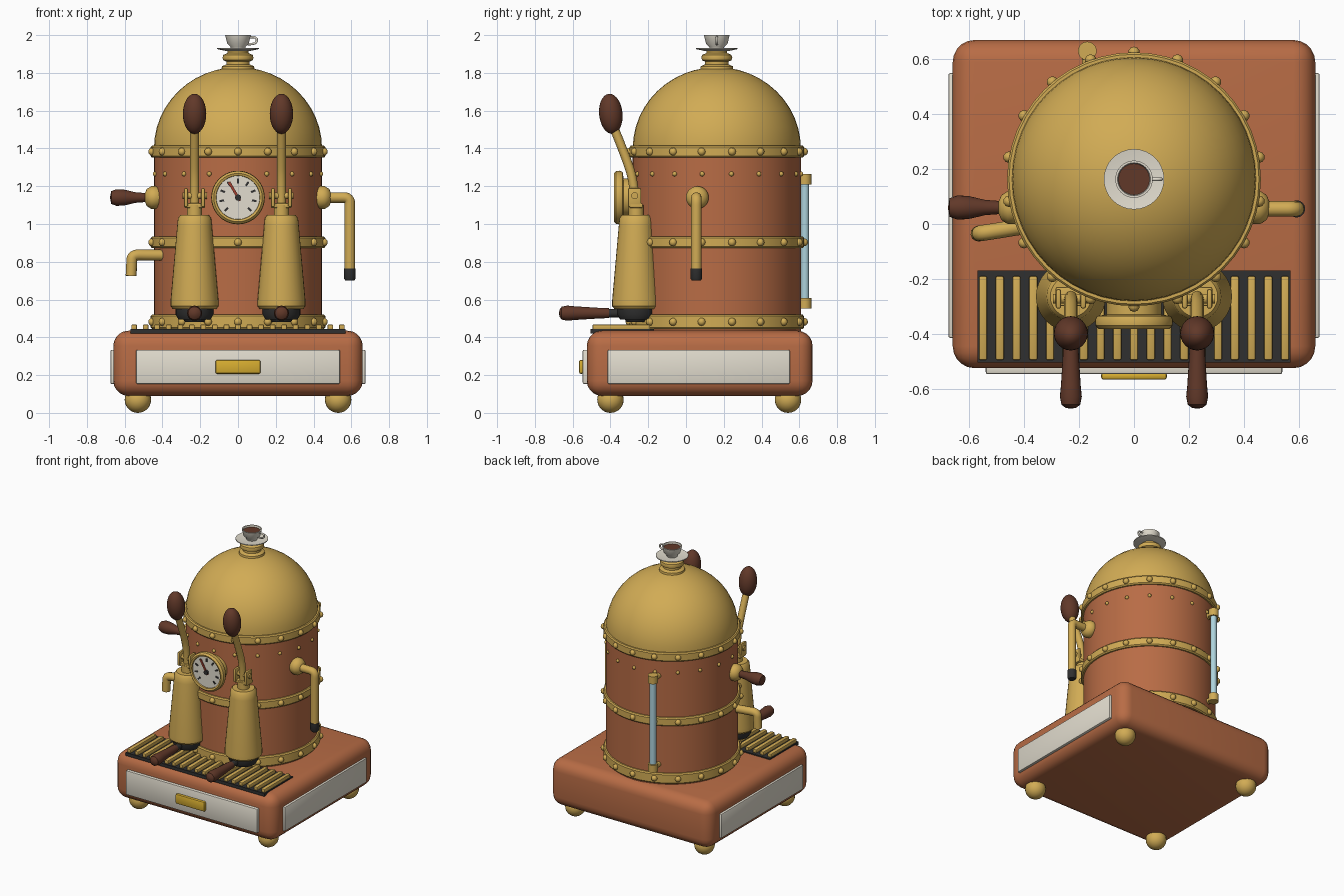
import bpy, bmesh
from math import sin, cos, pi, radians
from mathutils import Vector, Matrix

if "Cube" in bpy.data.objects:
    bpy.data.objects.remove(bpy.data.objects["Cube"])


def material(name, rgb):
    m = bpy.data.materials.new(name)
    m.diffuse_color = (*rgb, 1)
    m.use_nodes = True
    m.node_tree.nodes["Principled BSDF"].inputs["Base Color"].default_value = m.diffuse_color
    return m


COPPER = material("copper", (0.48, 0.15, 0.06))
BRASS = material("brass", (0.64, 0.41, 0.09))
WOOD = material("wood", (0.12, 0.04, 0.022))
CREAM = material("cream", (0.76, 0.72, 0.62))
GOLD = material("gold", (0.68, 0.42, 0.03))
BLACK = material("black", (0.03, 0.03, 0.03))
GLASS = material("glass", (0.42, 0.65, 0.72))
RED = material("needle_red", (0.35, 0.05, 0.03))
CX, CY = 0, 0.163          # boiler axis
UP, FRONT, LEFT, RIGHT = (0, 0, 1), (0, -1, 0), (-1, 0, 0), (1, 0, 0)


def finish(name, bm, mat, loc=(0, 0, 0), axis=UP):
    bmesh.ops.recalc_face_normals(bm, faces=bm.faces)
    me = bpy.data.meshes.new(name)
    bm.to_mesh(me)
    bm.free()
    ob = bpy.data.objects.new(name, me)
    bpy.context.collection.objects.link(ob)
    me.materials.append(mat)
    ob.matrix_world = Matrix.Translation(loc) @ Vector(UP).rotation_difference(Vector(axis)).to_matrix().to_4x4()
    smooth(ob)
    return ob


def smooth(ob):
    bpy.ops.object.select_all(action='DESELECT')
    ob.select_set(True)
    bpy.context.view_layer.objects.active = ob
    bpy.ops.object.shade_smooth_by_angle(angle=radians(35))


def lathe(name, profile, mat, loc=(0, 0, 0), axis=UP, segs=32):
    """Spin (radius, height) points round the axis; radius 0 closes an end."""
    bm = bmesh.new()
    rings = []
    for r, h in profile:
        n = 1 if r == 0 else segs
        rings.append([bm.verts.new((r * cos(2 * pi * i / segs), r * sin(2 * pi * i / segs), h)) for i in range(n)])
    for a, b in zip(rings, rings[1:]):
        for i in range(segs):
            j = (i + 1) % segs
            quad = [a[i % len(a)], a[j % len(a)], b[j % len(b)], b[i % len(b)]]
            bm.faces.new(list(dict.fromkeys(quad)))
    return finish(name, bm, mat, loc, axis)


def rod(name, r, h, mat, loc, axis=UP, segs=20):
    return lathe(name, [(0, 0), (r, 0), (r, h), (0, h)], mat, loc, axis, segs)


def box(name, x, y, z, mat, bevel=0.0, segs=3):
    bm = bmesh.new()
    mid = [(a + b) / 2 for a, b in (x, y, z)]
    size = [b - a for a, b in (x, y, z)]
    bmesh.ops.create_cube(bm, size=1, matrix=Matrix.Diagonal((*size, 1)))
    if bevel:
        bmesh.ops.bevel(bm, geom=bm.edges[:], offset=bevel, segments=segs, profile=0.5, affect='EDGES')
    return finish(name, bm, mat, mid)


def ball(name, r, mat, loc, scale=(1, 1, 1), axis=UP):
    bm = bmesh.new()
    bmesh.ops.create_uvsphere(bm, u_segments=24, v_segments=14, radius=r, matrix=Matrix.Diagonal((*scale, 1)))
    return finish(name, bm, mat, loc, axis)


def tube(name, pts, r, mat):
    """Round pipe along a smoothed path."""
    cu = bpy.data.curves.new(name, 'CURVE')
    cu.dimensions = '3D'
    cu.bevel_depth, cu.bevel_resolution, cu.use_fill_caps = r, 4, True
    sp = cu.splines.new('NURBS')
    sp.points.add(len(pts) - 1)
    for p, co in zip(sp.points, pts):
        p.co = (*co, 1)
    sp.use_endpoint_u, sp.order_u, sp.resolution_u = True, 3, 6
    ob = bpy.data.objects.new(name, cu)
    bpy.context.collection.objects.link(ob)
    cu.materials.append(mat)
    bpy.ops.object.select_all(action='DESELECT')
    ob.select_set(True)
    bpy.context.view_layer.objects.active = ob
    bpy.ops.object.convert(target='MESH')
    smooth(bpy.context.object)


def rivets(name, radius, z, size):
    bm = bmesh.new()
    for i in range(18):
        a = radians(90 + 20 * i)
        bmesh.ops.create_uvsphere(bm, u_segments=10, v_segments=6, radius=size,
                                  matrix=Matrix.Translation((radius * cos(a), radius * sin(a), z)))
    finish(name, bm, BRASS, (CX, CY, 0))


# Base with feet, side panels and badge
box("base", (-0.66, 0.66), (-0.525, 0.67), (0.09, 0.435), COPPER, 0.08, 5)
for i, (x, y) in enumerate([(-0.53, -0.4), (0.53, -0.4), (-0.53, 0.54), (0.53, 0.54)]):
    ball(f"foot_{i}", 0.07, BRASS, (x, y, 0.07))
box("front_panel", (-0.54, 0.54), (-0.547, -0.5), (0.153, 0.334), CREAM, 0.008, 2)
box("badge", (-0.12, 0.12), (-0.567, -0.54), (0.207, 0.28), GOLD, 0.01, 2)
for n, s in (("left", -1), ("right", 1)):
    box(f"{n}_panel", sorted((s * 0.63, s * 0.676)), (-0.415, 0.55), (0.153, 0.334), CREAM, 0.008, 2)

# Drip tray and slats
box("drip_tray", (-0.57, 0.57), (-0.505, -0.17), (0.42, 0.443), BLACK)
for i in range(19):
    x = -0.55 + i * 1.1 / 18
    box(f"slat_{i}", (x - 0.015, x + 0.015), (-0.495, -0.19), (0.44, 0.468), BRASS, 0.006, 2)

# Boiler, riveted bands, dome
lathe("boiler", [(0, 0.42), (0.445, 0.42), (0.445, 1.4), (0, 1.4)], COPPER, (CX, CY, 0), segs=48)
for n, z, h in (("lower", 0.482, 0.038), ("middle", 0.903, 0.031), ("upper", 1.383, 0.032)):
    lathe(f"{n}_band", [(0.43, z - h), (0.455, z - h), (0.462, z - h + 0.008), (0.462, z + h - 0.008),
                        (0.455, z + h), (0.43, z + h)], BRASS, (CX, CY, 0), segs=48)
    rivets(f"{n}_band_rivets", 0.462, z, 0.021)
rivets("shell_rivets", 0.445, 1.265, 0.013)
dome = [(0.445, 1.38)] + [(0.445 * cos(a), 1.4 + 0.43 * sin(a)) for a in [radians(7.5 * i) for i in range(12)]]
lathe("dome", dome + [(0, 1.83)], BRASS, (CX, CY, 0), segs=48)
lathe("finial", [(0.09, 1.8), (0.085, 1.835), (0.062, 1.845), (0.062, 1.86), (0.078, 1.867), (0.082, 1.88),
                 (0.078, 1.895), (0.055, 1.905), (0.055, 1.92), (0, 1.92)], BRASS, (CX, CY, 0))

# Cup and saucer
lathe("saucer", [(0, 1.915), (0.06, 1.915), (0.11, 1.926), (0.11, 1.932), (0.06, 1.925), (0, 1.925)], CREAM, (CX, CY, 0))
lathe("cup", [(0, 1.925), (0.036, 1.925), (0.04, 1.938), (0.057, 1.955), (0.068, 2.0), (0.06, 2.0),
              (0.055, 1.98), (0, 1.98)], CREAM, (CX, CY, 0))
rod("coffee", 0.057, 0.012, WOOD, (CX, CY, 1.976))
tube("cup_handle", [(0.06, CY, 1.987), (0.1, CY, 1.995), (0.1, CY, 1.95), (0.05, CY, 1.952)], 0.006, CREAM)

# Lever groups, mirrored left and right
GY = -0.264
for n, s in (("left", -1), ("right", 1)):
    x = s * 0.23
    lathe(f"{n}_group", [(0, 0.55), (0.115, 0.55), (0.127, 0.565), (0.127, 0.595), (0.092, 0.99), (0.088, 1.03),
                         (0.075, 1.048), (0, 1.048)], BRASS, (x, GY, 0))
    lathe(f"{n}_filter_holder", [(0, 0.48), (0.05, 0.48), (0.06, 0.495), (0.085, 0.495), (0.1, 0.52), (0.1, 0.56),
                                 (0, 0.56)], BLACK, (x, GY, 0))
    rod(f"{n}_holder_neck", 0.022, 0.12, BLACK, (x, -0.32, 0.528), FRONT)
    lathe(f"{n}_holder_handle", [(0, 0), (0.026, 0), (0.028, 0.05), (0.036, 0.18), (0.04, 0.22), (0.034, 0.25),
                                 (0.018, 0.262), (0, 0.264)], WOOD, (x, -0.408, 0.528), FRONT, 20)
    rod(f"{n}_piston_rod", 0.04, 0.06, BRASS, (x, GY, 1.04))
    box(f"{n}_fork_base", (x - 0.055, x + 0.055), (GY - 0.035, GY + 0.035), (1.085, 1.11), BRASS, 0.006, 2)
    for k, t in enumerate((-1, 1)):
        xx = x + t * 0.045
        box(f"{n}_fork_{k}", (xx - 0.01, xx + 0.01), (-0.308, -0.237), (1.09, 1.19), BRASS, 0.008, 2)
    rod(f"{n}_pivot", 0.018, 0.13, BRASS, (x - 0.065, -0.272, 1.15), RIGHT)
    tube(f"{n}_lever", [(x, -0.268, 1.1), (x, -0.275, 1.22), (x, -0.32, 1.36), (x, -0.39, 1.53)], 0.024, BRASS)
    ball(f"{n}_lever_knob", 0.062, WOOD, (x, -0.398, 1.583), (1, 1, 1.72), (0, -0.1, 1))

# Pressure gauge
G = (0, 0, 1.14)
lathe("gauge_body", [(0, 0.26), (0.1, 0.26), (0.1, 0.33), (0.135, 0.335), (0.142, 0.35), (0.14, 0.37),
                     (0.128, 0.382), (0.116, 0.378), (0.114, 0.36), (0, 0.36)], BRASS, G, FRONT, 40)
rod("gauge_face", 0.116, 0.007, CREAM, (0, -0.36, 1.14), FRONT, 40)


def dial_bar(name, angle, r0, r1, w, mat, y):
    ob = box(name, (-w / 2, w / 2), (-0.003, 0.003), (r0, r1), mat)
    c = (r0 + r1) / 2
    ob.matrix_world = Matrix.Translation((0, y, 1.14)) @ Matrix.Rotation(angle, 4, 'Y') @ Matrix.Translation((0, 0, c))


for i in range(9):
    dial_bar(f"gauge_tick_{i}", radians(-135 + 33.75 * i), 0.075, 0.1, 0.011, BLACK, -0.368)
dial_bar("gauge_needle", radians(-30), -0.02, 0.095, 0.014, RED, -0.372)
rod("gauge_hub", 0.016, 0.015, BLACK, (0, -0.365, 1.14), FRONT)

# Steam valve with wooden grip on the left, steam wand on the right
flange = [(0, 0), (0.05, 0), (0.06, 0.02), (0.06, 0.045), (0.045, 0.068), (0.022, 0.078), (0, 0.08)]
lathe("valve_flange", flange, BRASS, (-0.415, 0.06, 1.14), LEFT)
rod("valve_stem", 0.02, 0.1, BRASS, (-0.43, 0.06, 1.14), LEFT)
lathe("valve_grip", [(0, 0), (0.024, 0), (0.028, 0.05), (0.042, 0.11), (0.044, 0.15), (0.034, 0.178), (0, 0.185)],
      WOOD, (-0.493, 0.06, 1.14), LEFT, 24)
lathe("wand_flange", flange, BRASS, (0.415, 0.06, 1.14), RIGHT)
tube("steam_wand", [(0.43, 0.055, 1.14), (0.53, 0.055, 1.14), (0.592, 0.055, 1.14), (0.592, 0.055, 1.07),
                    (0.592, 0.055, 0.9), (0.592, 0.055, 0.75)], 0.028, BRASS)
lathe("wand_tip", [(0, 0.7), (0.024, 0.7), (0.031, 0.712), (0.031, 0.765), (0, 0.765)], BLACK, (0.592, 0.055, 0))

# Hot water tap
tube("water_tap", [(-0.38, -0.005, 0.835), (-0.47, -0.02, 0.835), (-0.56, -0.034, 0.838), (-0.563, -0.034, 0.79),
                   (-0.566, -0.035, 0.725)], 0.029, BRASS)

# Sight glass at the back
SX, SY = -0.17, 0.63
rod("sight_glass", 0.022, 0.66, GLASS, (SX, SY, 0.58))
for n, z in (("lower", 0.553), ("upper", 1.21)):
    rod(f"{n}_glass_cap", 0.034, 0.055, BRASS, (SX, SY, z))
    rod(f"{n}_glass_mount", 0.02, 0.1, BRASS, (SX, SY - 0.1, z + 0.0275), (0, 1, 0))
